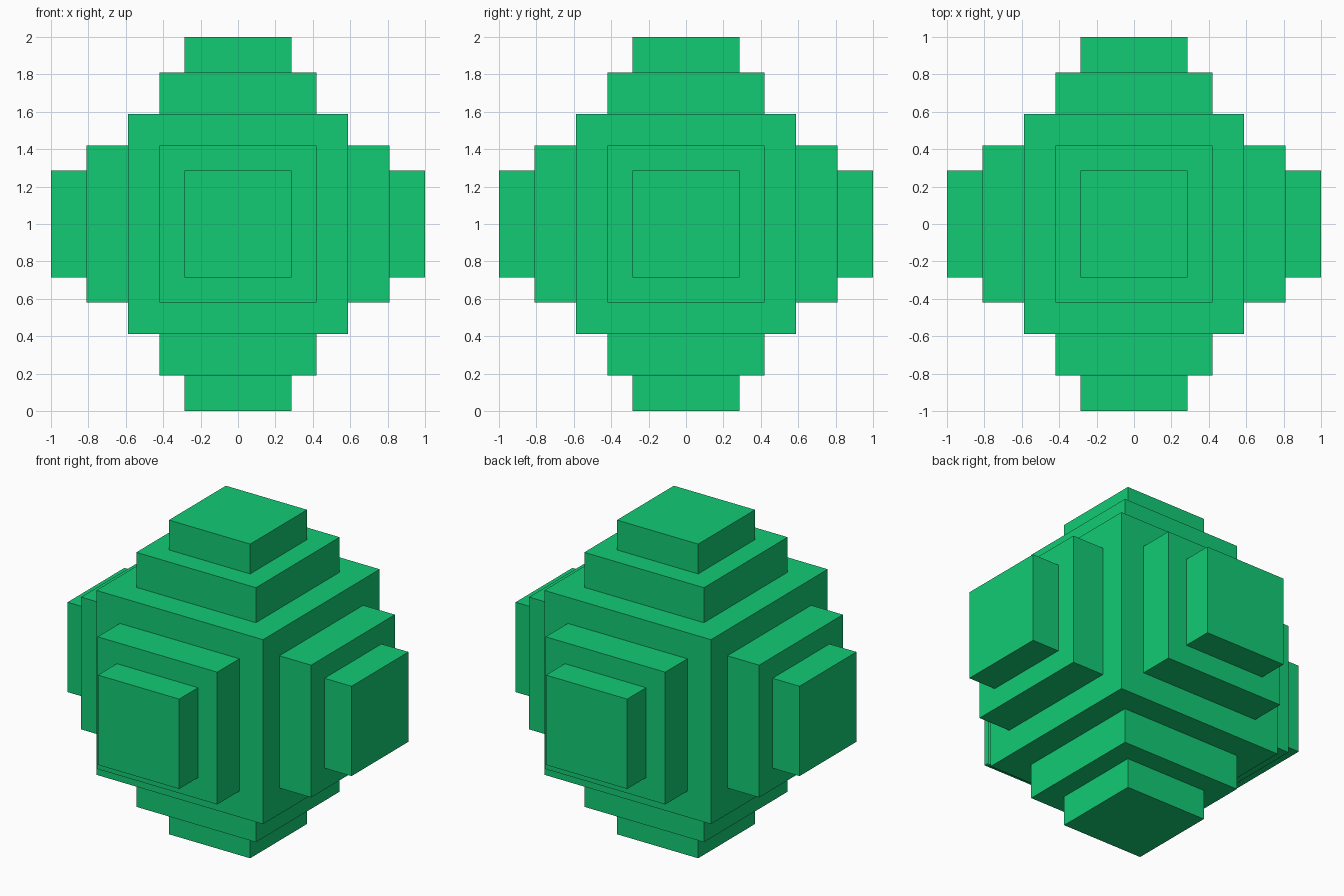
import bpy, bmesh

if "Cube" in bpy.data.objects:
    bpy.data.objects.remove(bpy.data.objects["Cube"])

CORE = 0.587                                   # half size of the central cube
STEPS = [(0.421, 0.81), (0.286, 1.0)]          # half width, distance of outer face

# Central cube
bm = bmesh.new()
bmesh.ops.create_cube(bm, size=2 * CORE)

# Stepped blocks: inset and extrude all six faces, twice
faces = bm.faces[:]
half, reach = CORE, CORE
for new_half, new_reach in STEPS:
    bmesh.ops.inset_individual(bm, faces=faces, thickness=half - new_half,
                               use_even_offset=True)
    faces = bmesh.ops.extrude_discrete_faces(bm, faces=faces)["faces"]
    for f in faces:
        f.normal_update()
        bmesh.ops.translate(bm, verts=f.verts[:], vec=f.normal * (new_reach - reach))
    half, reach = new_half, new_reach

# Rest the model on the ground
bmesh.ops.translate(bm, verts=bm.verts[:], vec=(0, 0, 1))
bmesh.ops.recalc_face_normals(bm, faces=bm.faces[:])
mesh = bpy.data.meshes.new("stepped_cube")
bm.to_mesh(mesh)
bm.free()

green = bpy.data.materials.new("green")
green.diffuse_color = (0.006, 0.597, 0.174, 1)
green.use_nodes = True
green.node_tree.nodes["Principled BSDF"].inputs["Base Color"].default_value = green.diffuse_color
mesh.materials.append(green)
bpy.context.collection.objects.link(bpy.data.objects.new("stepped_cube", mesh))
